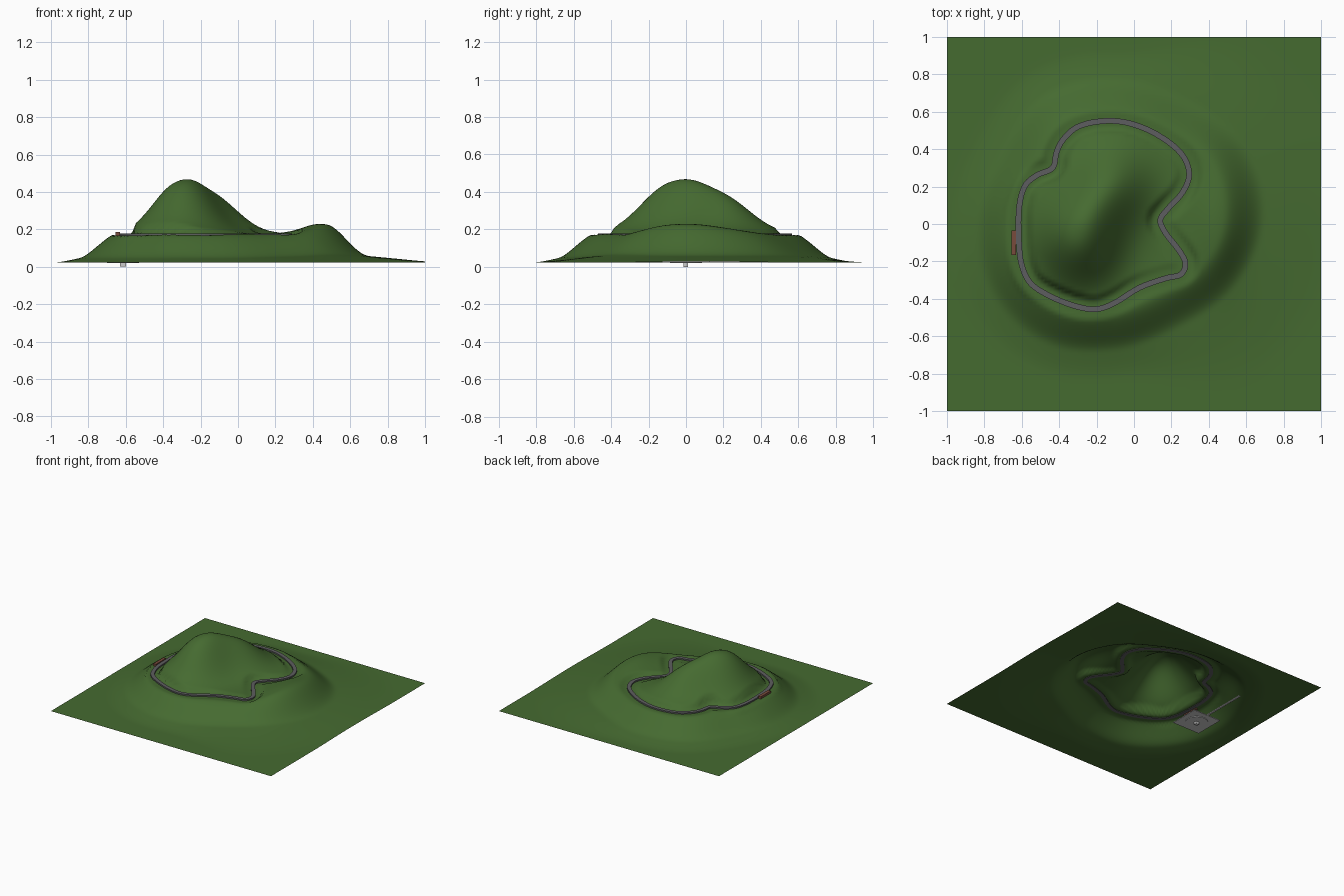
import bpy, bmesh
from math import atan2, degrees, exp, hypot
from mathutils import Vector

if "Cube" in bpy.data.objects:
    bpy.data.objects.remove(bpy.data.objects["Cube"])

BASE, TRACK_Z = 0.022, 0.176


def material(name, rgb):
    m = bpy.data.materials.new(name)
    m.diffuse_color = (*rgb, 1)
    m.use_nodes = True
    m.node_tree.nodes["Principled BSDF"].inputs["Base Color"].default_value = m.diffuse_color
    return m


def finish(name, bm, mat=None, smooth=False):
    me = bpy.data.meshes.new(name)
    bm.to_mesh(me)
    bm.free()
    ob = bpy.data.objects.new(name, me)
    bpy.context.collection.objects.link(ob)
    if mat:
        me.materials.append(mat)
    for p in me.polygons:
        p.use_smooth = smooth
    return ob


def box(name, lo, hi, mat=None):
    bm = bmesh.new()
    bmesh.ops.create_cube(bm, size=1)
    for v in bm.verts:
        v.co = Vector([l + (c + 0.5) * (h - l) for c, l, h in zip(v.co, lo, hi)])
    return finish(name, bm, mat)


def catmull(a, b, c, d, t):
    return 0.5 * (2 * b + (c - a) * t + (2 * a - 5 * b + 4 * c - d) * t * t
                  + (3 * b - a - 3 * c + d) * t ** 3)


def smoothstep(t):
    t = max(0.0, min(1.0, t))
    return t * t * (3 - 2 * t)


green = material("grass", (0.06, 0.145, 0.03))
grey = material("road_grey", (0.11, 0.11, 0.115))
brick = material("brick", (0.19, 0.07, 0.045))

# Closed track centre line
ctrl = [(-.615, -.1), (-.615, .08), (-.585, .2), (-.52, .26), (-.435, .30), (-.415, .38),
        (-.38, .45), (-.3, .52), (-.17, .55), (-.03, .54), (.12, .48), (.25, .38),
        (.295, .27), (.26, .17), (.18, .08), (.14, .02), (.17, -.05), (.24, -.14),
        (.275, -.21), (.25, -.27), (.17, -.29), (.03, -.34), (-.1, -.42), (-.2, -.455),
        (-.31, -.44), (-.44, -.39), (-.55, -.32), (-.6, -.22)]
ctrl = [Vector(p) for p in ctrl]
n = len(ctrl)
path = [catmull(ctrl[i - 1], ctrl[i], ctrl[(i + 1) % n], ctrl[(i + 2) % n], k / 5)
        for i in range(n) for k in range(5)]

# Plateau edge radius every 30 degrees around the plateau centre
EDGE = [.69, .69, .64, .645, .66, .61, .64, .67, .66, .60, .57, .63]


def edge_radius(x, y):
    a = degrees(atan2(y, x)) % 360 / 30
    i = int(a) % 12
    return catmull(EDGE[i - 1], EDGE[i], EDGE[(i + 1) % 12], EDGE[(i + 2) % 12], a - int(a))


def height(x, y):
    dx, dy = x + 0.1, y - 0.03
    out = hypot(dx, dy) - edge_radius(dx, dy)
    z = BASE + 0.115 * smoothstep(0.5 - out / 0.22)
    # low skirt, wider on the right
    reach = 0.26 + 0.3 * smoothstep((x + 0.1) / 0.8)
    z += 0.037 * smoothstep(1 - out / reach)
    # main peak, shoulder and right-hand ridge
    z += 0.272 * exp(-(((x + .3) / .205) ** 2 + ((y + .05) / .25) ** 2) ** 1.12)
    z += 0.17 * exp(-((x + .12) / .19) ** 2 - ((y - .21) / .21) ** 2)
    z += 0.055 * exp(-((x - .44) / .14) ** 2 - (y / .3) ** 2)
    # level bed beside the track
    if abs(x) < 0.75 and abs(y) < 0.65:
        d = min(hypot(x - p.x, y - p.y) for p in path)
        f = smoothstep((0.075 - d) / 0.035)
        z += (TRACK_Z - 0.008 - z) * f
    return z


# Terrain sheet
bm = bmesh.new()
bmesh.ops.create_grid(bm, x_segments=110, y_segments=110, size=1)
for v in bm.verts:
    v.co.z = height(v.co.x, v.co.y)
finish("terrain", bm, green, True)

# Track ribbon with a rectangular section
bm = bmesh.new()
rings = []
for i, p in enumerate(path):
    t = (path[(i + 1) % len(path)] - path[i - 1]).normalized()
    side = Vector((-t.y, t.x))
    rings.append([bm.verts.new((*(p + side * s), TRACK_Z + h))
                  for s, h in ((-.015, -.012), (.015, -.012), (.015, .003), (-.015, .003))])
for i, r in enumerate(rings):
    q = rings[(i + 1) % len(rings)]
    for k in range(4):
        bm.faces.new((r[k], q[k], q[(k + 1) % 4], r[(k + 1) % 4]))
bmesh.ops.recalc_face_normals(bm, faces=bm.faces[:])
finish("track", bm, grey)

# Trackside platform
box("platform", (-.655, -.165, .158), (-.63, -.035, .186), brick)

# Hidden mechanism below the hill
box("base_plate", (-.74, -.125, .024), (-.49, .125, .03))
box("base_post", (-.63, -.014, 0), (-.6, .012, .024))
box("drive_arm", (-.625, .125, .024), (-.61, .5, .032))
bm = bmesh.new()
bmesh.ops.create_cone(bm, cap_ends=True, segments=32, radius1=.085, radius2=.085, depth=.006)
bmesh.ops.translate(bm, vec=(-.615, 0, .022), verts=bm.verts[:])
finish("turntable", bm)
